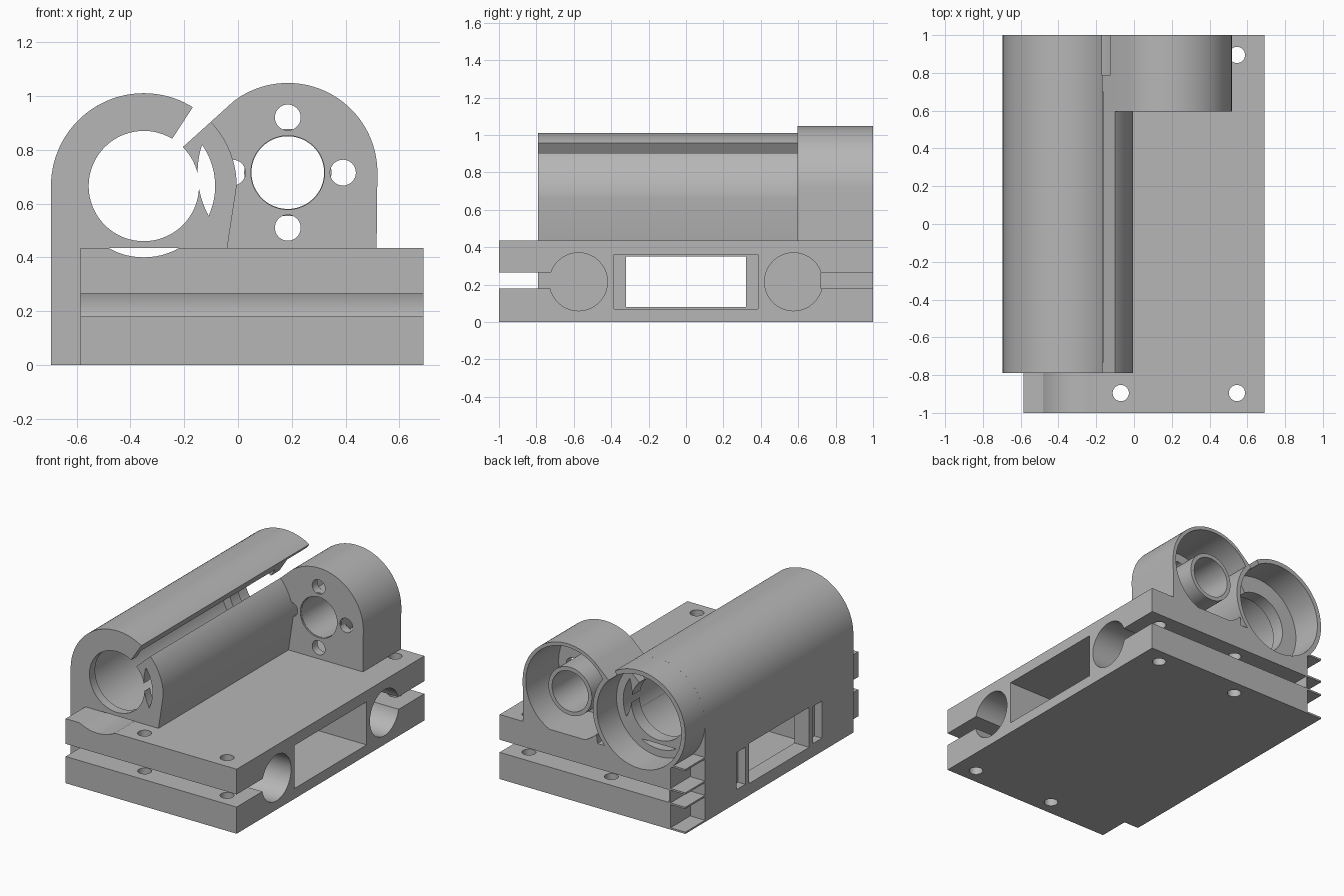
import bpy, bmesh, math
from mathutils import Vector

cube = bpy.data.objects.get("Cube")
if cube:
    bpy.data.objects.remove(cube, do_unlink=True)

grey = bpy.data.materials.new("plain grey")
grey.use_nodes = True
grey.diffuse_color = (0.47, 0.47, 0.47, 1)
grey.node_tree.nodes["Principled BSDF"].inputs["Base Color"].default_value = grey.diffuse_color

TUBE, MOTOR = (-0.35, 0.665), (0.185, 0.715)


def arc(centre, r, a0, a1, n=40):
    angles = [math.radians(a0 + (a1 - a0) * i / n) for i in range(n + 1)]
    return [(centre[0] + r * math.cos(a), centre[1] + r * math.sin(a)) for a in angles]


def prism(name, points, lo, hi, axis="y"):
    """Extrude a 2D profile along an axis from lo to hi."""
    place = {"x": lambda p, q, t: (t, p, q),
             "y": lambda p, q, t: (p, t, q),
             "z": lambda p, q, t: (p, q, t)}[axis]
    bm = bmesh.new()
    face = bm.faces.new([bm.verts.new(place(p, q, lo)) for p, q in points])
    ext = bmesh.ops.extrude_face_region(bm, geom=[face])
    verts = [g for g in ext["geom"] if isinstance(g, bmesh.types.BMVert)]
    bmesh.ops.translate(bm, verts=verts, vec=Vector(place(0, 0, hi - lo)))
    bmesh.ops.recalc_face_normals(bm, faces=bm.faces)
    mesh = bpy.data.meshes.new(name)
    bm.to_mesh(mesh)
    bm.free()
    mesh.materials.append(grey)
    ob = bpy.data.objects.new(name, mesh)
    bpy.context.collection.objects.link(ob)
    return ob


def rod(name, centre, r, lo, hi, axis="y", n=72):
    return prism(name, arc(centre, r, 0, 360, n)[:-1], lo, hi, axis)


def box(name, x0, x1, y0, y1, z0, z1):
    return prism(name, [(x0, y0), (x1, y0), (x1, y1), (x0, y1)], z0, z1, "z")


def cut(ob, cutters):
    """Subtract every cutter, then discard the cutters."""
    for c in cutters:
        c.hide_render = True
        mod = ob.modifiers.new("cut", "BOOLEAN")
        mod.operation, mod.solver, mod.object = "DIFFERENCE", "EXACT", c
    bpy.context.view_layer.update()
    mesh = bpy.data.meshes.new_from_object(
        ob.evaluated_get(bpy.context.evaluated_depsgraph_get()))
    ob.modifiers.clear()
    ob.data = mesh
    for c in cutters:
        bpy.data.objects.remove(c, do_unlink=True)


def slit():
    return prism("slit_cutter", [(-0.29, 0.771), (-0.245, 0.84), (-0.17, 0.955), (-0.13, 1.016),
                                 (-0.05, 0.95), (-0.105, 0.9), (-0.205, 0.81), (-0.25, 0.77)], -1.1, 1.1)


# Clamp base with rod holes, clamping slots, bolt holes and side pocket
base = box("clamp_base", -0.585, 0.69, -1, 1, 0, 0.435)
cutters = [rod("bore_cutter", TUBE, 0.265, -1.1, 1.1),
           rod("rear_bore_cutter", TUBE, 0.315, 0.79, 1.1),
           box("pocket_cutter", -0.7, 0.8, -0.385, 0.385, 0.07, 0.36)]
for s in (-1, 1):
    cutters.append(rod("rod_cutter", (s * 0.575, 0.215), 0.155, -0.8, 0.8, "x"))
    y0, y1 = sorted((s * 0.6, s * 1.1))
    cutters.append(box("slot_cutter", -0.8, 0.8, y0, y1, 0.18, 0.265))
    for x in (-0.07, 0.545):
        cutters.append(rod("bolt_cutter", (x, s * 0.895), 0.043, -0.1, 0.6, "z", 32))
cut(base, cutters)

# Long split tube with its side wall
profile = arc(TUBE, 0.345, 180, 0, 64) + [(-0.04, 0.435), (-0.585, 0.435), (-0.585, 0), (-0.695, 0)]
body = prism("split_tube_body", profile, -0.79, 0.79)
lens = arc(TUBE, 0.265, -24, 35) + arc(MOTOR, 0.335, 162, 209)
cutters = [rod("end_bore_cutter", TUBE, 0.205, -1.1, 1.1),
           rod("inner_bore_cutter", TUBE, 0.265, -0.73, 0.7),
           prism("lens_cutter", lens, -1.1, 1.1), slit(),
           box("window_cutter", -0.8, -0.5, -0.32, 0.32, 0.08, 0.35)]
for s in (-1, 1):
    y0, y1 = sorted((s * 0.36, s * 0.455))
    cutters.append(box("recess_cutter", -0.8, -0.64, y0, y1, 0.09, 0.34))
cut(body, cutters)

# Thin rear ring of the tube
ring = rod("rear_ring", TUBE, 0.345, 0.79, 1)
cut(ring, [rod("ring_cutter", TUBE, 0.315, 0.7, 1.1), slit()])

# Rounded motor mount, open at the back
profile = ([(0.515, 0.435)] + arc(MOTOR, 0.333, 0, 127, 56)
           + [(-0.105, 0.9), (-0.06, 0.8), (-0.01, 0.65), (-0.04, 0.435)])
mount = prism("motor_mount", profile, 0.595, 1)
cutters = [rod("cup_cutter", MOTOR, 0.31, 0.65, 1.1),
           rod("shaft_cutter", MOTOR, 0.137, 0.5, 0.8),
           rod("tube_cutter", TUBE, 0.265, 0.5, 1.1),
           rod("rear_tube_cutter", TUBE, 0.315, 0.79, 1.1)]
for p in arc(MOTOR, 0.205, 0, 270, 3):
    cutters.append(rod("screw_cutter", p, 0.048, 0.5, 0.8, "y", 32))
cut(mount, cutters)

# Hollow boss inside the mount
boss = rod("shaft_boss", MOTOR, 0.162, 0.605, 0.97)
cut(boss, [rod("boss_cutter", MOTOR, 0.135, 0.5, 1.1)])

# Thin fins and closing plate at the rear corner
for z in (0, 0.168, 0.265, 0.423):
    fin = box("rear_fin", -0.695, -0.585, 0.79, 1, z, z + 0.012)
    cut(fin, [rod("fin_cutter", TUBE, 0.315, 0.7, 1.1)])
box("slot_end_plate", -0.585, -0.575, 0.72, 1, 0.18, 0.265)

# Smooth the round walls and keep the edges crisp
bpy.ops.object.select_all(action="DESELECT")
for ob in bpy.context.collection.objects:
    if ob.type == "MESH":
        ob.select_set(True)
        bpy.context.view_layer.objects.active = ob
bpy.ops.object.shade_smooth_by_angle(angle=math.radians(25))
